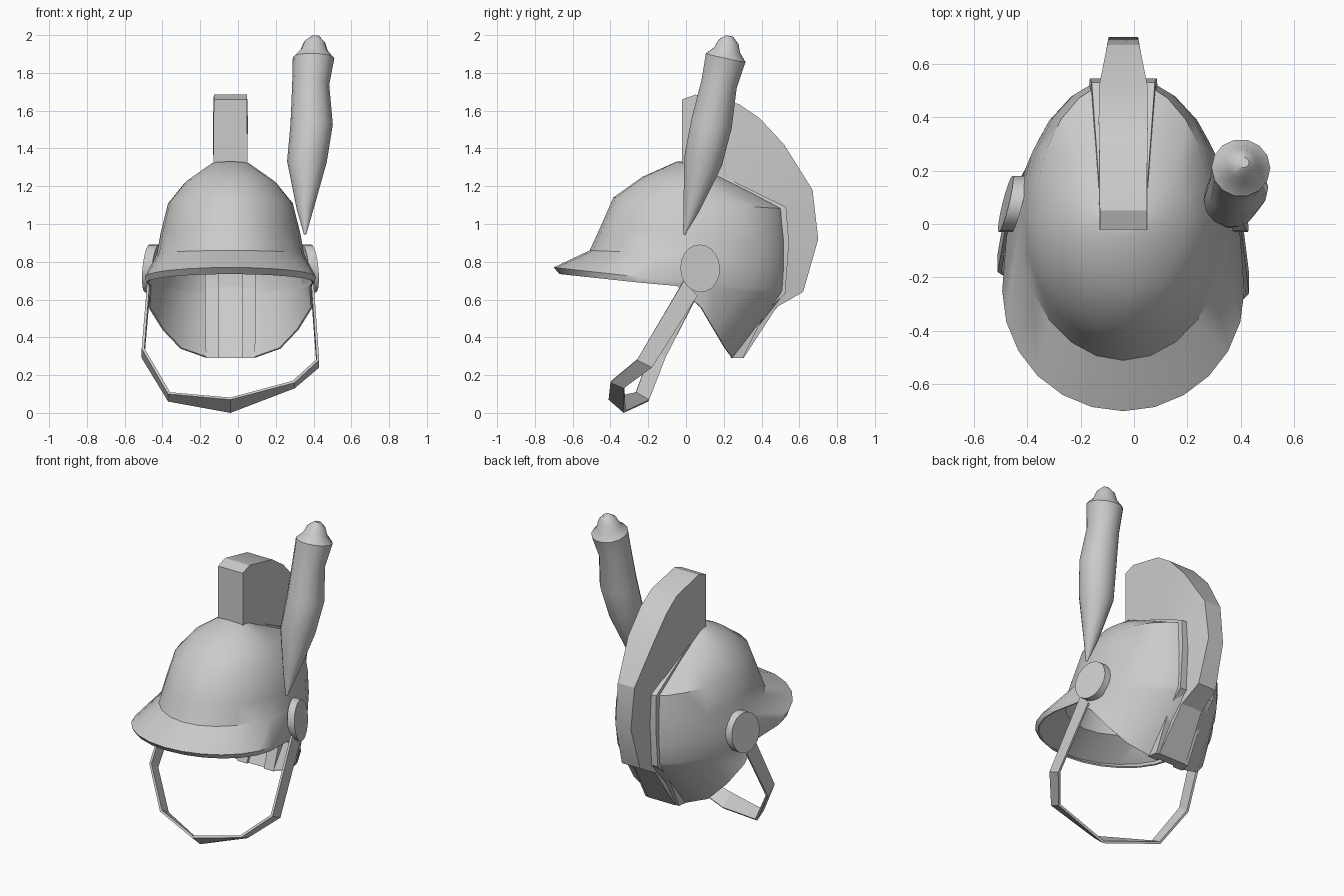
import bpy, bmesh, math
from mathutils import Vector

if "Cube" in bpy.data.objects:
    bpy.data.objects.remove(bpy.data.objects["Cube"])

CX = -0.04  # centre line of the helmet itself

grey = bpy.data.materials.new("plain grey")
grey.diffuse_color = (0.6, 0.6, 0.6, 1)
grey.use_nodes = True
grey.node_tree.nodes["Principled BSDF"].inputs["Base Color"].default_value = grey.diffuse_color


def make(name, verts, faces, angle=30, thickness=0):
    """Build a mesh object, optionally thicken it inwards, then smooth by angle."""
    me = bpy.data.meshes.new(name)
    me.from_pydata(verts, [], faces)
    bm = bmesh.new()
    bm.from_mesh(me)
    bmesh.ops.recalc_face_normals(bm, faces=bm.faces)
    bm.to_mesh(me)
    bm.free()
    me.materials.append(grey)
    ob = bpy.data.objects.new(name, me)
    bpy.context.collection.objects.link(ob)
    bpy.ops.object.select_all(action='DESELECT')
    ob.select_set(True)
    bpy.context.view_layer.objects.active = ob
    if thickness:
        mod = ob.modifiers.new("thickness", 'SOLIDIFY')
        mod.thickness = thickness
        mod.offset = -1
        bpy.ops.object.modifier_apply(modifier=mod.name)
    bpy.ops.object.shade_smooth_by_angle(angle=math.radians(angle))
    return ob


def loft(name, rings, angle=30):
    """Closed tube through rings with equal point counts, capped at both ends."""
    n = len(rings[0])
    verts = [p for r in rings for p in r]
    faces = [(k * n + j, k * n + (j + 1) % n, (k + 1) * n + (j + 1) % n, (k + 1) * n + j)
             for k in range(len(rings) - 1) for j in range(n)]
    faces += [tuple(range(n)), tuple(range(len(verts) - n, len(verts)))]
    return make(name, verts, faces, angle)


# Shell: rings of (half width, centre y, front y, back y, front z, side z, back z)
N = 24
rows = [(0.10, 0.02, -0.05, 0.10, 1.33, 1.32, 1.295),
        (0.24, 0.03, -0.23, 0.30, 1.25, 1.22, 1.20),
        (0.33, 0.03, -0.385, 0.54, 1.14, 1.11, 1.08),
        (0.37, 0.02, -0.455, 0.555, 0.98, 0.95, 0.90),
        (0.39, 0.0, -0.51, 0.55, 0.86, 0.84, 0.76),
        (0.453, -0.25, -0.70, 0.54, 0.77, 0.72, 0.64),
        (0.445, -0.25, -0.67, 0.53, 0.735, 0.69, 0.62)]
verts, faces = [(CX, 0.02, 1.33)], []
for w, yc, yf, yb, zf, zs, zb in rows:
    for i in range(N):
        a = 2 * math.pi * i / N
        c = math.cos(a)
        ye, ze = (yf, zf) if c > 0 else (yb, zb)
        verts.append((CX + w * math.sin(a), yc + (ye - yc) * abs(c), zs + (ze - zs) * abs(c)))
for i in range(N):
    j = (i + 1) % N
    faces.append((0, 1 + i, 1 + j))
    for k in range(len(rows) - 1):
        a, b = 1 + k * N, 1 + (k + 1) * N
        faces.append((a + i, b + i, b + j, a + j))

# Neck guard: the back of the last ring is pulled down and forward
edge = {8: (0.435, 0.08, 0.56), 9: (0.36, 0.15, 0.44), 10: (0.265, 0.21, 0.34),
        11: (0.13, 0.245, 0.292), 12: (0, 0.27, 0.29)}
last = 1 + (len(rows) - 1) * N
low = {7: last + 7, 17: last + 17}
for i in range(8, 17):
    x, y, z = edge[min(i, N - i)]
    low[i] = len(verts)
    verts.append((CX + (x if i <= 12 else -x), y, z))
for i in range(7, 17):
    f = [last + i, low[i], low[i + 1], last + i + 1]
    faces.append(tuple(dict.fromkeys(f)))
make("helmet_shell", verts, faces, 35, 0.01)

# Crest: stations of outer (y, z, half width) and inner (y, z, half width)
crest = [((-0.02, 1.66, 0.088), (-0.02, 1.29, 0.09)),
         ((0.05, 1.685, 0.088), (0.05, 1.26, 0.09)),
         ((0.28, 1.635, 0.09), (0.17, 1.21, 0.09)),
         ((0.39, 1.56, 0.092), (0.27, 1.16, 0.09)),
         ((0.52, 1.42, 0.09), (0.37, 1.12, 0.09)),
         ((0.67, 1.18, 0.06), (0.49, 1.05, 0.09)),
         ((0.70, 0.92, 0.055), (0.51, 0.90, 0.09)),
         ((0.62, 0.64, 0.065), (0.48, 0.67, 0.09)),
         ((0.48, 0.56, 0.075), (0.38, 0.55, 0.09)),
         ((0.305, 0.29, 0.10), (0.25, 0.29, 0.10))]
loft("crest", [[(CX - a[2], a[0], a[1]), (CX + a[2], a[0], a[1]),
                (CX + b[2], b[0], b[1]), (CX - b[2], b[0], b[1])] for a, b in crest], 25)

# Raised rails on both sides of the crest: outer y, z, inner y, z, half width
rail = [(0.14, 1.28, 0.12, 1.20, 0.10), (0.53, 1.09, 0.43, 1.03, 0.128),
        (0.545, 0.90, 0.45, 0.90, 0.135), (0.525, 0.63, 0.41, 0.66, 0.135),
        (0.425, 0.54, 0.32, 0.56, 0.135), (0.30, 0.29, 0.235, 0.29, 0.13)]
for side, s in (("left", -1), ("right", 1)):
    loft("crest_rail_" + side,
         [[(CX + s * 0.06, a, b), (CX + s * (w - 0.01), a, b),
           (CX + s * w, c, d), (CX + s * 0.06, c, d)] for a, b, c, d, w in rail], 20)

# Round hinge discs at the ears
for side, s in (("left", -1), ("right", 1)):
    n = Vector((s, 0.25, 0.1)).normalized()
    u = Vector((0, 0, 1))
    u = (u - n * u.dot(n)).normalized()
    v = n.cross(u)
    c = Vector((CX + s * 0.42, 0.075, 0.765))
    loft("ear_disc_" + side,
         [[c + Vector((s * d, 0, 0)) + u * (0.127 * math.cos(t)) + v * (0.108 * math.sin(t))
           for t in (2 * math.pi * i / 20 for i in range(20))] for d in (-0.03, 0.02)])

# Chin strap: (x, front edge y, z, back edge y, z)
strap = [(0.40, -0.01, 0.70, 0.06, 0.62), (0.43, -0.26, 0.28, -0.18, 0.24),
         (0.30, -0.40, 0.16, -0.33, 0.13), (-0.04, -0.41, 0.07, -0.33, 0.0),
         (-0.37, -0.27, 0.10, -0.20, 0.06), (-0.51, -0.18, 0.34, -0.11, 0.29),
         (-0.48, -0.01, 0.70, 0.06, 0.62)]
mid = Vector((CX, -0.15, 0.42))
rings = []
for x, y1, z1, y2, z2 in strap:
    a, b = Vector((x, y1, z1)), Vector((x, y2, z2))
    inward = mid - (a + b) / 2
    inward -= (b - a) * (inward.dot(b - a) / (b - a).length_squared)
    inward = inward.normalized() * 0.015
    rings.append([a, b, b + inward, a + inward])
loft("chin_strap", rings, 15)

# Plume: leaning round stations (x, y, z, radius)
plume = [(0.355, -0.01, 0.945, 0.006), (0.355, 0.03, 1.08, 0.045), (0.365, 0.09, 1.33, 0.105),
         (0.39, 0.135, 1.53, 0.112), (0.385, 0.175, 1.74, 0.098), (0.40, 0.21, 1.88, 0.11),
         (0.403, 0.218, 1.92, 0.072), (0.405, 0.225, 1.965, 0.055), (0.41, 0.23, 1.995, 0.02)]
ax = Vector((0.03, 0.22, 1)).normalized()
u = Vector((1, 0, 0))
u = (u - ax * u.dot(ax)).normalized()
v = ax.cross(u)
loft("plume", [[Vector((x, y, z)) + r * (u * math.cos(t) + v * math.sin(t))
                for t in (2 * math.pi * i / 14 for i in range(14))] for x, y, z, r in plume], 40)
